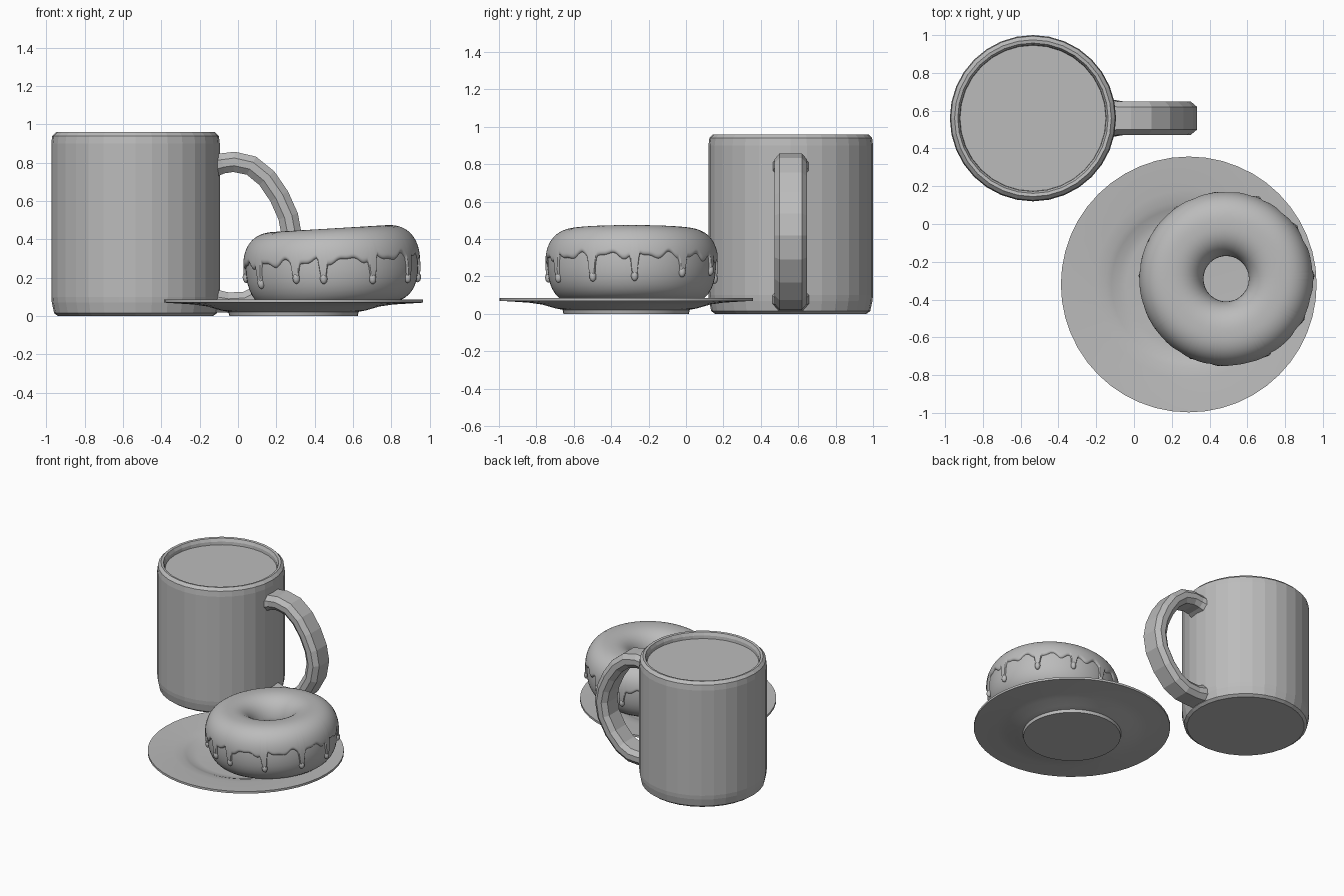
import bpy, bmesh, math
from mathutils import Vector, Matrix

if "Cube" in bpy.data.objects:
    bpy.data.objects.remove(bpy.data.objects["Cube"])

grey = bpy.data.materials.new("plain_grey")
grey.diffuse_color = (0.5, 0.5, 0.5, 1)
grey.use_nodes = True
grey.node_tree.nodes["Principled BSDF"].inputs["Base Color"].default_value = grey.diffuse_color


def finish(name, bm, loc=(0, 0, 0), rot=(0, 0, 0), smooth=None):
    bmesh.ops.recalc_face_normals(bm, faces=bm.faces)
    mesh = bpy.data.meshes.new(name)
    bm.to_mesh(mesh)
    bm.free()
    mesh.materials.append(grey)
    ob = bpy.data.objects.new(name, mesh)
    ob.location, ob.rotation_euler = loc, rot
    bpy.context.collection.objects.link(ob)
    if smooth:
        bpy.ops.object.select_all(action='DESELECT')
        ob.select_set(True)
        bpy.context.view_layer.objects.active = ob
        bpy.ops.object.shade_smooth_by_angle(angle=math.radians(smooth))
    return ob


def bridge(bm, rings, closed=False):
    """Quads between consecutive rings of vertices."""
    n = len(rings[0])
    pairs = list(zip(rings, rings[1:]))
    if closed:
        pairs.append((rings[-1], rings[0]))
    for a, b in pairs:
        for i in range(n):
            j = (i + 1) % n
            bm.faces.new((a[i], a[j], b[j], b[i]))


def lathe(profile, sides):
    """Turn (radius, z) points about z and cap both ends."""
    bm = bmesh.new()
    rings = []
    for r, z in profile:
        rings.append([bm.verts.new((r * math.cos(t), r * math.sin(t), z))
                      for t in (2 * math.pi * i / sides for i in range(sides))])
    bridge(bm, rings)
    bm.faces.new(rings[0])
    bm.faces.new(rings[-1])
    return bm


# Mug body and drink
MUG = (-0.535, 0.56, 0)
finish("mug_body", lathe([(0.405, 0), (0.425, 0.015), (0.437, 0.07), (0.44, 0.1),
                          (0.44, 0.9), (0.435, 0.94), (0.415, 0.96), (0.398, 0.957),
                          (0.388, 0.935), (0.385, 0.9), (0.385, 0.08)], 32), MUG)
finish("drink", lathe([(0.386, 0.905), (0.386, 0.912)], 32), MUG)

# Mug handle: chamfered section swept along a curved path
path = [(-0.13, 0.785), (-0.08, 0.797), (-0.02, 0.805), (0.07, 0.785), (0.15, 0.72),
        (0.215, 0.625), (0.262, 0.52), (0.281, 0.42), (0.262, 0.31), (0.2, 0.2),
        (0.12, 0.115), (0.04, 0.075), (-0.05, 0.07), (-0.13, 0.08)]
section = [(0.088, 0.02), (0.06, 0.053), (-0.06, 0.053), (-0.088, 0.02),
           (-0.088, -0.02), (-0.06, -0.053), (0.06, -0.053), (0.088, -0.02)]
bm = bmesh.new()
rings = []
for i, (x, z) in enumerate(path):
    p, q = path[max(i - 1, 0)], path[min(i + 1, len(path) - 1)]
    d = Vector((q[0] - p[0], q[1] - p[1])).normalized()
    s = 1.15 if i in (0, len(path) - 1) else 1
    rings.append([bm.verts.new((x - d.y * v * s, 0.56 + u * s, z + d.x * v * s))
                  for u, v in section])
bridge(bm, rings)
bm.faces.new(rings[0])
bm.faces.new(rings[-1])
finish("mug_handle", bm)

# Plate with a sunken centre and a foot
finish("plate", lathe([(0.335, 0), (0.34, 0.022), (0.38, 0.03), (0.45, 0.05),
                       (0.52, 0.06), (0.677, 0.07), (0.677, 0.086), (0.5, 0.077),
                       (0.44, 0.07), (0.41, 0.06), (0.37, 0.044), (0.33, 0.04)], 48),
       (0.29, -0.32, 0), smooth=25)

# Doughnut: boxy ring section
RING, WIDE, HIGH, LOW, POWER = 0.29, 0.16, 0.18, 0.21, 2.4
AT, TILT = (0.49, -0.29, 0.265), (0, -0.06, 0)


def ring_point(theta, phi, grow=0.0):
    c, s = math.cos(phi), math.sin(phi)
    r = RING + (WIDE + grow) * math.copysign(abs(c) ** (2 / POWER), c)
    z = ((HIGH if s > 0 else LOW) + grow) * math.copysign(abs(s) ** (2 / POWER), s)
    return Vector((r * math.cos(theta), r * math.sin(theta), z))


def phi_at(z):
    h = HIGH if z > 0 else LOW
    return math.copysign(math.asin((abs(z) / h) ** (POWER / 2)), z)


bm = bmesh.new()
SIDES = 64
rings = [[bm.verts.new(ring_point(2 * math.pi * i / SIDES, 2 * math.pi * (k + 0.5) / 36))
          for i in range(SIDES)] for k in range(36)]
bridge(bm, rings, closed=True)
finish("doughnut_base", bm, AT, TILT, 60)

# Icing: shell with a wavy lower edge and drips, (angle, lowest z)
drips = [(-147, -0.09), (-115, -0.075), (-96, -0.085), (-62, -0.10), (-28, -0.105),
         (2, -0.105), (37, -0.08), (69, -0.06), (98, -0.09), (126, -0.06),
         (152, -0.09), (178, -0.055)]


def edge_height(theta):
    z = 0.022 + 0.014 * math.sin(17 * theta) + 0.008 * math.sin(29 * theta + 1)
    for deg, low in drips:
        d = (theta - math.radians(deg) + math.pi) % (2 * math.pi) - math.pi
        k = math.exp(-(d / 0.045) ** 4)
        z = z * (1 - k) + low * k
    return z


bm = bmesh.new()
COLS, ROWS, THICK = 480, 40, 0.014
edges = [phi_at(edge_height(2 * math.pi * i / COLS)) for i in range(COLS)]
rings = []
for k in range(ROWS + 1):
    v = (k / ROWS) ** 1.5
    e = 1 - min(v / 0.03, (1 - v) / 0.06, 1)
    grow = THICK * math.sqrt(max(1 - e * e, 0)) - 0.002
    rings.append([bm.verts.new(ring_point(2 * math.pi * i / COLS,
                                          p + (math.pi - p) * v, grow))
                  for i, p in enumerate(edges)])
bridge(bm, rings)
for deg, low in drips:  # rounded drip ends
    p = ring_point(math.radians(deg), phi_at(low + 0.018), 0.001)
    bmesh.ops.create_uvsphere(bm, u_segments=16, v_segments=10, radius=0.021,
                              matrix=Matrix.Translation(p) @ Matrix.Diagonal((0.9, 0.9, 1.35, 1)))
finish("icing", bm, AT, TILT, 60)
